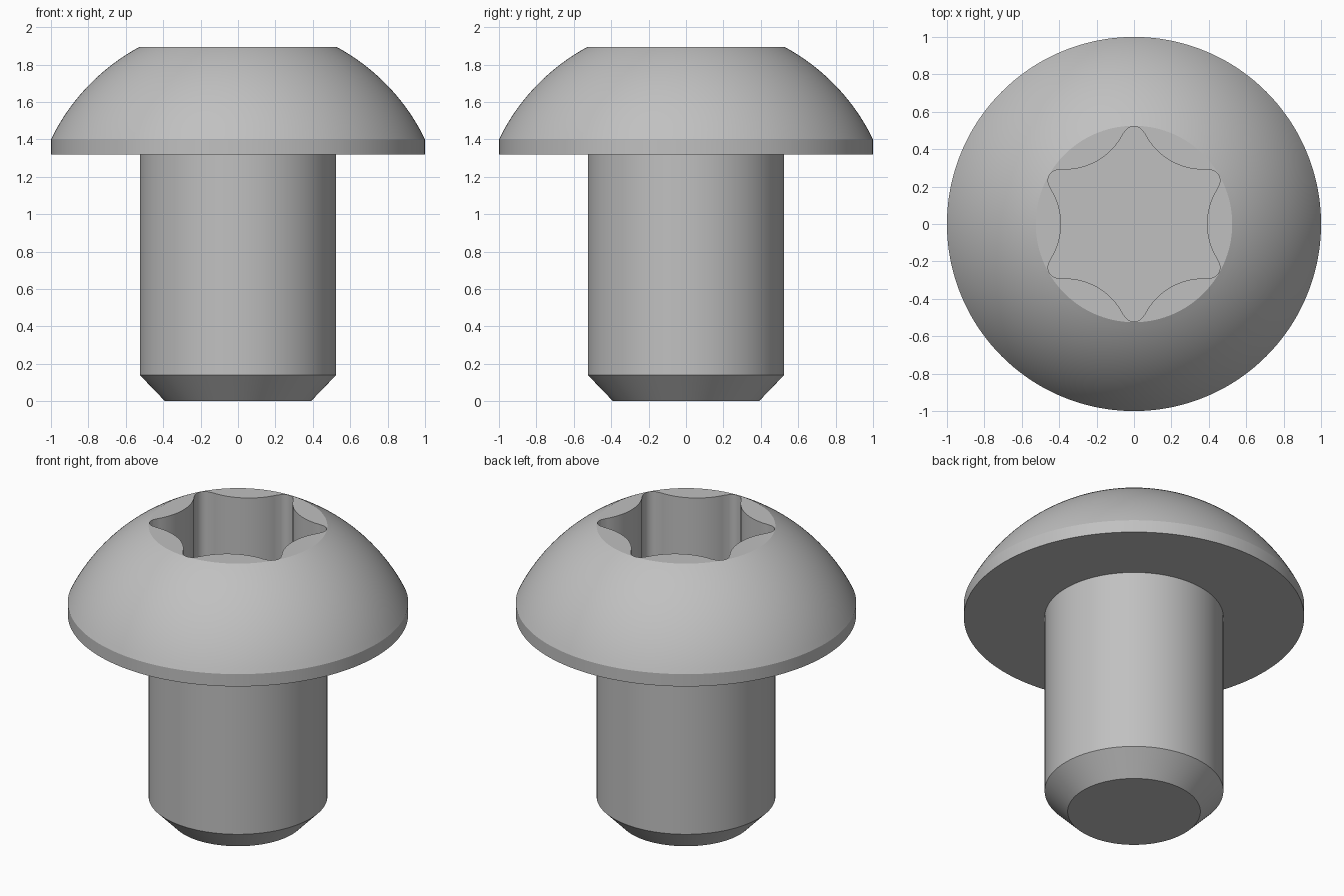
import bpy
import bmesh
from math import sin, cos, pi, sqrt, radians, asin

if "Cube" in bpy.data.objects:
    bpy.data.objects.remove(bpy.data.objects["Cube"], do_unlink=True)

SEGMENTS = 360
SHANK_R, HEAD_R = 0.525, 1.0
UNDERSIDE, RIM, TOP = 1.32, 1.40, 1.895
SOCKET_FLOOR = 1.41

# Steel material
steel = bpy.data.materials.new("grey_steel")
steel.use_nodes = True
colour = (0.53, 0.53, 0.53, 1)
steel.diffuse_color = colour
steel.node_tree.nodes["Principled BSDF"].inputs["Base Color"].default_value = colour


def socket_radius(angle):
    """Six-lobed outline: hollow arcs at 0, 60... degrees, round tips between."""
    tip_r, tip_d = 0.057, 0.465
    hollow_r, hollow_d = 0.347, 0.737
    sixth = pi / 3
    a = abs((angle + sixth / 2) % sixth - sixth / 2)
    if a < radians(23.7):
        return hollow_d * cos(a) - sqrt(hollow_r**2 - (hollow_d * sin(a))**2)
    b = sixth / 2 - a
    return tip_d * cos(b) + sqrt(max(0, tip_r**2 - (tip_d * sin(b))**2))


def ring(bm, radius, z):
    verts = []
    for i in range(SEGMENTS):
        a = 2 * pi * i / SEGMENTS
        r = radius(a) if callable(radius) else radius
        verts.append(bm.verts.new((r * cos(a), r * sin(a), z)))
    return verts


# Profile from the chamfered end up the shank and over the domed head
profile = [(0.39, 0), (SHANK_R, 0.14), (SHANK_R, UNDERSIDE),
           (HEAD_R, UNDERSIDE), (HEAD_R, RIM)]
dome_z, dome_r = 0.916, 1.111
start, end = asin(HEAD_R / dome_r), asin(SHANK_R / dome_r)
steps = 20
for i in range(1, steps + 1):
    t = start + (end - start) * i / steps
    profile.append((dome_r * sin(t), dome_z + dome_r * cos(t)))
profile[-1] = (SHANK_R, TOP)

# Socket walls inside the flat top
profile += [(socket_radius, TOP), (socket_radius, SOCKET_FLOOR)]

bm = bmesh.new()
rings = [ring(bm, r, z) for r, z in profile]
for low, high in zip(rings, rings[1:]):
    for i in range(SEGMENTS):
        j = (i + 1) % SEGMENTS
        bm.faces.new((low[i], low[j], high[j], high[i]))
bm.faces.new(rings[0][::-1])
bm.faces.new(rings[-1])
bmesh.ops.recalc_face_normals(bm, faces=bm.faces)

mesh = bpy.data.meshes.new("button_head_screw")
bm.to_mesh(mesh)
bm.free()
mesh.materials.append(steel)
screw = bpy.data.objects.new("button_head_screw", mesh)
bpy.context.collection.objects.link(screw)

# Smooth curves with crisp rims
bpy.ops.object.select_all(action='DESELECT')
screw.select_set(True)
bpy.context.view_layer.objects.active = screw
bpy.ops.object.shade_smooth_by_angle(angle=radians(20))
